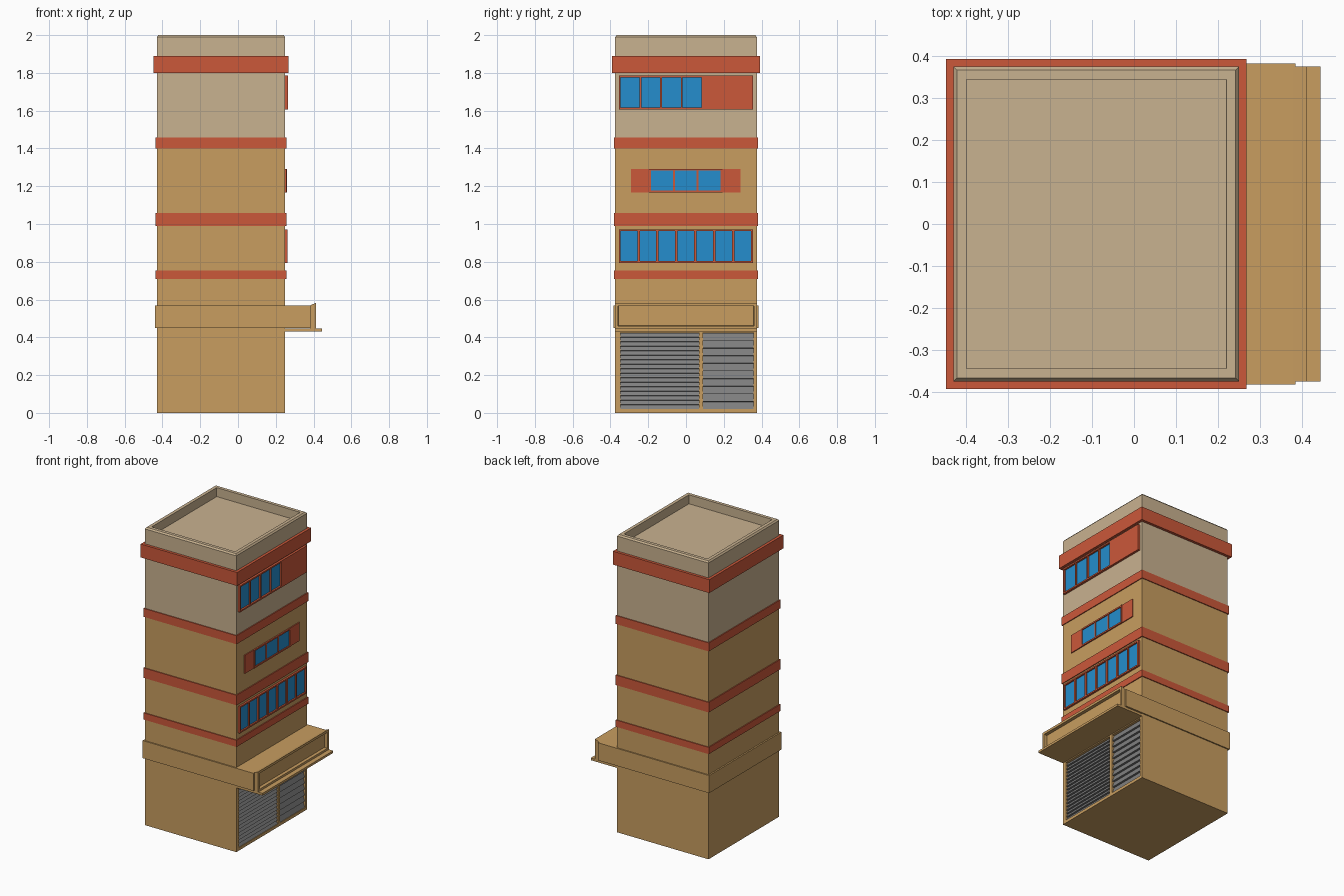
import bpy, bmesh
from mathutils import Vector

if "Cube" in bpy.data.objects:
    bpy.data.objects.remove(bpy.data.objects["Cube"])


def material(name, rgb):
    m = bpy.data.materials.new(name)
    m.diffuse_color = (*rgb, 1)
    m.use_nodes = True
    m.node_tree.nodes["Principled BSDF"].inputs["Base Color"].default_value = m.diffuse_color
    return m


TAN = material("tan plaster", (0.577, 0.337, 0.117))
BEIGE = material("beige plaster", (0.584, 0.445, 0.279))
RED = material("brick red trim", (0.597, 0.098, 0.042))
BLUE = material("window blue", (0.018, 0.27, 0.61))
GREY = material("shutter grey", (0.216, 0.216, 0.216))


def finish(name, bm, *mats):
    bmesh.ops.recalc_face_normals(bm, faces=bm.faces)
    me = bpy.data.meshes.new(name)
    bm.to_mesh(me)
    bm.free()
    ob = bpy.data.objects.new(name, me)
    for m in mats:
        me.materials.append(m)
    bpy.context.collection.objects.link(ob)
    return ob


def add_box(bm, x0, x1, y0, y1, z0, z1):
    vs = bmesh.ops.create_cube(bm, size=1)["verts"]
    for v in vs:
        v.co = Vector((x1 if v.co.x > 0 else x0,
                       y1 if v.co.y > 0 else y0,
                       z1 if v.co.z > 0 else z0))


def boxes(name, mat, *dims):
    bm = bmesh.new()
    for d in dims:
        add_box(bm, *d)
    return finish(name, bm, mat)


X0, X1, Y = -0.43, 0.25, 0.375
SHUTTERS = [("left_shutter", -0.347, 0.068, 17), ("right_shutter", 0.09, 0.357, 10)]
SH_Z0, SH_Z1 = 0.02, 0.425

# tower: tan below, beige above, chamfered parapet with sunken roof
bm = bmesh.new()
add_box(bm, X0, X1, -Y, Y, 0, 1.99)
bmesh.ops.bisect_plane(bm, geom=bm.verts[:] + bm.edges[:] + bm.faces[:],
                       plane_co=(0, 0, 1.42), plane_no=(0, 0, 1))
bm.faces.ensure_lookup_table()
roof = max(bm.faces, key=lambda f: f.calc_center_median().z)
for thick, rise in ((0.008, 0.01), (0.022, 0.0), (0.0005, -0.06)):
    bmesh.ops.inset_region(bm, faces=[roof], thickness=thick, use_even_offset=True)
    for v in roof.verts:
        v.co.z += rise
for f in bm.faces:
    f.material_index = 1 if f.calc_center_median().z > 1.42 else 0
tower = finish("tower", bm, TAN, BEIGE)

# shutter openings cut into the street side
cutter = boxes("opening_cutter", TAN,
               *[(X1 - 0.025, X1 + 0.05, a, b, SH_Z0, SH_Z1) for _, a, b, _ in SHUTTERS])
cutter.hide_render = True
cutter.hide_viewport = True
cut = tower.modifiers.new("openings", "BOOLEAN")
cut.operation = "DIFFERENCE"
cut.solver = "EXACT"
cut.object = cutter

# roller shutters with sawtooth slats
for name, a, b, n in SHUTTERS:
    bm = bmesh.new()
    step = (SH_Z1 - SH_Z0) / n
    pts = [(X1 - 0.03, SH_Z0)]
    for i in range(n):
        z = SH_Z0 + i * step
        pts += [(X1 - 0.004, z), (X1 - 0.016, z + step * 0.95)]
    pts.append((X1 - 0.03, pts[-1][1]))
    face = bm.faces.new([bm.verts.new((x, a, z)) for x, z in pts])
    ext = bmesh.ops.extrude_face_region(bm, geom=[face])["geom"]
    for v in ext:
        if isinstance(v, bmesh.types.BMVert):
            v.co.y = b
    finish(name, bm, GREY)

# red bands round the tower
for name, z0, z1, o in (("cornice_band", 1.80, 1.89, 0.018), ("third_band", 1.40, 1.457, 0.006),
                        ("second_band", 0.99, 1.057, 0.006), ("first_band", 0.71, 0.755, 0.006)):
    boxes(name, RED, (X0 - o, X1 + o, -Y - o, Y + o, z0, z1))

# tan canopy band with its projecting part and bottom ledge
boxes("canopy", TAN, (X0 - 0.01, 0.385, -0.383, 0.383, 0.45, 0.568))
boxes("canopy_ledge", TAN, (X1 - 0.02, 0.445, -Y, Y, 0.432, 0.447))

# canopy fascia: flared block with recessed panel
bm = bmesh.new()
add_box(bm, 0.38, 0.413, -Y, Y, 0.445, 0.568)
for v in bm.verts:
    if v.co.x > 0.4 and v.co.z > 0.5:
        v.co.z = 0.583
front = max(bm.faces, key=lambda f: f.calc_center_median().x)
for thick, push in ((0.016, 0), (0.0005, -0.022)):
    bmesh.ops.inset_region(bm, faces=[front], thickness=thick, use_even_offset=True)
    for v in front.verts:
        v.co.x += push
finish("canopy_fascia", bm, TAN)


# window strips: red frame, dividers and blue panes
def window(name, y0, y1, z0, z1, n, depth, bar, div, extra=()):
    xf = X1 + depth
    xb = X1 - 0.01
    parts = [(xb, xf, y0, y1, z0, z0 + bar), (xb, xf, y0, y1, z1 - bar, z1),
             (xb, xf, y0, y0 + bar, z0 + bar, z1 - bar),
             (xb, xf, y1 - bar, y1, z0 + bar, z1 - bar)]
    pitch = (y1 - y0 - bar) / n
    for i in range(1, n):
        c = y0 + bar / 2 + i * pitch
        parts.append((xb, xf - 0.002, c - div / 2, c + div / 2, z0 + bar, z1 - bar))
    parts += [(xb, X1 + d, a, b, z0, z1) for a, b, d in extra]
    boxes(name + "_frame", RED, *parts)
    boxes(name + "_panes", BLUE,
          (X1 - 0.004, X1 + 0.003, y0 + bar / 2, y1 - bar / 2, z0 + bar / 2, z1 - bar / 2))


window("lower_window", -0.356, 0.354, 0.793, 0.972, 7, 0.013, 0.01, 0.013)
window("middle_window", -0.195, 0.192, 1.168, 1.292, 3, 0.009, 0.01, 0.01,
       [(-0.292, -0.195, 0.006), (0.192, 0.289, 0.006)])
window("upper_window", -0.356, 0.092, 1.607, 1.785, 4, 0.015, 0.01, 0.01,
       [(0.092, 0.354, 0.015)])
